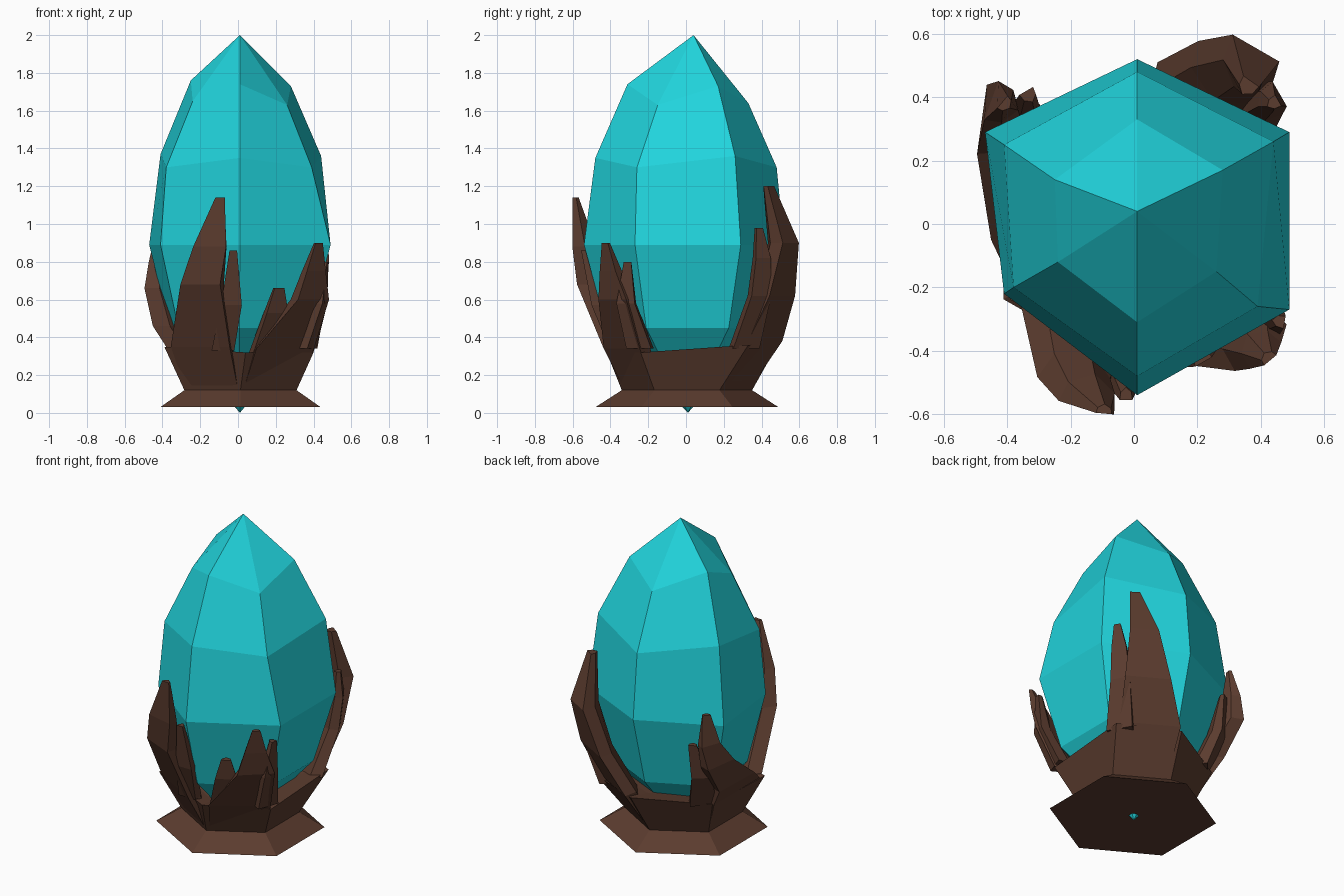
import bpy, bmesh, math
from mathutils import Vector


def material(name, rgb):
    m = bpy.data.materials.new(name)
    m.diffuse_color = (*rgb, 1)
    return m


CYAN = material("crystal_cyan", (0.015, 0.66, 0.72))
BROWN = material("bark_brown", (0.105, 0.045, 0.028))


def loft(name, rings, mat, bottom=None, top=None):
    """Bridge matching rings, closing each end with a point or a cap."""
    bm = bmesh.new()
    vs = [[bm.verts.new(p) for p in r] for r in rings]
    n = len(rings[0])
    for a, b in zip(vs, vs[1:]):
        for i in range(n):
            j = (i + 1) % n
            bm.faces.new((a[i], a[j], b[j], b[i]))
    for ring, tip in ((vs[0], bottom), (vs[-1], top)):
        if tip:
            t = bm.verts.new(tip)
            for i in range(n):
                bm.faces.new((ring[i], ring[(i + 1) % n], t))
        else:
            bm.faces.new(ring)
    bmesh.ops.recalc_face_normals(bm, faces=bm.faces)
    me = bpy.data.meshes.new(name)
    bm.to_mesh(me)
    bm.free()
    me.materials.append(mat)
    ob = bpy.data.objects.new(name, me)
    bpy.context.collection.objects.link(ob)
    return ob


# Crystal: uneven six-sided gem, pointed at both ends
girdle = [(0.01, -0.54), (0.49, -0.27), (0.49, 0.29), (0.01, 0.52), (-0.47, 0.29), (-0.41, -0.22)]
shoulder = [(0.01, -0.48, 1.35), (0.39, -0.26, 1.30), (0.44, 0.26, 1.36),
            (0.01, 0.48, 1.30), (-0.41, 0.25, 1.37), (-0.38, -0.20, 1.30)]
crown = [(0.01, -0.31, 1.74), (0.26, -0.15, 1.63), (0.28, 0.17, 1.73),
         (0.01, 0.33, 1.64), (-0.25, 0.14, 1.76), (-0.24, -0.12, 1.65)]
loft("crystal", [[(x * 0.77, y * 0.78, 0.45) for x, y in girdle],
                 [(x, y, 0.89) for x, y in girdle], shoulder, crown],
     CYAN, (0.01, 0.01, 0), (0.01, 0.04, 2.0))


# Base: flared foot, narrow waist and open hexagonal cup
def hexagon(rx, ry, z, cx=0.013, cy=0.005):
    angles = [math.radians(-90 + 60 * i) for i in range(6)]
    k = rx / math.cos(math.radians(30))
    return [(cx + k * math.cos(a), cy + ry * math.sin(a), z) for a in angles]


rim = [(0.04, -0.42, 0.32), (0.40, -0.24, 0.32), (0.41, 0.33, 0.36),
       (0.05, 0.49, 0.37), (-0.37, 0.26, 0.35), (-0.39, -0.24, 0.35)]
loft("base_cup", [hexagon(0.425, 0.485, 0.03), hexagon(0.297, 0.345, 0.12), rim,
                  [(x * 0.7, y * 0.7, z - 0.02) for x, y, z in rim]], BROWN)


# Claws: each station is x, y, z of the outer face, width, depth, facing angle
def claw(name, stations):
    rings = []
    for x, y, z, w, d, deg in stations:
        a = math.radians(deg)
        out = Vector((math.cos(a), math.sin(a), 0))
        side = Vector((-math.sin(a), math.cos(a), 0))
        section = [(-0.5, 0), (0.5, 0), (0.42, -0.6), (0, -1), (-0.42, -0.6)]
        rings.append([Vector((x, y, z)) + side * s * w + out * r * d for s, r in section])
    loft(name, rings, BROWN)


claw("front_left_claw", [(-0.14, -0.25, 0.13, 0.32, 0.12, 240),
                         (-0.20, -0.35, 0.35, 0.36, 0.14, 240),
                         (-0.20, -0.53, 0.68, 0.23, 0.15, 246),
                         (-0.15, -0.58, 0.88, 0.18, 0.11, 256),
                         (-0.095, -0.598, 1.14, 0.05, 0.03, 265)])
claw("front_right_claw", [(0.17, -0.25, 0.13, 0.32, 0.12, 300),
                          (0.25, -0.34, 0.34, 0.36, 0.14, 302),
                          (0.40, -0.39, 0.60, 0.22, 0.13, 312),
                          (0.415, -0.415, 0.75, 0.13, 0.09, 310),
                          (0.43, -0.43, 0.90, 0.05, 0.03, 310)])
claw("back_right_claw", [(0.17, 0.26, 0.13, 0.32, 0.12, 60),
                         (0.23, 0.42, 0.38, 0.36, 0.14, 60),
                         (0.32, 0.51, 0.62, 0.27, 0.14, 60),
                         (0.385, 0.555, 0.90, 0.17, 0.14, 60),
                         (0.37, 0.45, 1.20, 0.06, 0.05, 55)])
claw("back_left_claw", [(-0.28, 0.01, 0.13, 0.32, 0.12, 180),
                        (-0.38, 0.03, 0.35, 0.46, 0.14, 180),
                        (-0.445, 0.12, 0.46, 0.34, 0.15, 178),
                        (-0.48, 0.33, 0.66, 0.22, 0.13, 172),
                        (-0.45, 0.39, 0.80, 0.13, 0.09, 160),
                        (-0.415, 0.385, 0.98, 0.05, 0.03, 140)])

# Small side spurs beside the claws
spurs = {
    "front_left_spur": [(-0.08, -0.40, 0.33, 0.12, 0.12, 270),
                        (-0.035, -0.50, 0.57, 0.11, 0.10, 270),
                        (-0.025, -0.555, 0.86, 0.04, 0.04, 270)],
    "front_right_inner_spur": [(0.16, -0.36, 0.32, 0.18, 0.12, 300),
                               (0.21, -0.42, 0.53, 0.13, 0.09, 300),
                               (0.22, -0.435, 0.66, 0.06, 0.04, 300)],
    "front_right_outer_spur": [(0.39, -0.25, 0.34, 0.14, 0.12, 340),
                               (0.46, -0.32, 0.58, 0.10, 0.10, 345),
                               (0.475, -0.31, 0.80, 0.04, 0.04, 350)],
    "back_right_spur": [(0.38, 0.32, 0.34, 0.16, 0.12, 30),
                        (0.44, 0.40, 0.62, 0.12, 0.10, 30),
                        (0.46, 0.41, 0.82, 0.09, 0.08, 30),
                        (0.455, 0.39, 0.98, 0.04, 0.04, 30)],
    "back_left_spur": [(-0.32, 0.28, 0.34, 0.16, 0.12, 140),
                       (-0.37, 0.37, 0.56, 0.12, 0.10, 130),
                       (-0.34, 0.42, 0.78, 0.05, 0.04, 120)],
}
for spur_name, stations in spurs.items():
    claw(spur_name, stations)
